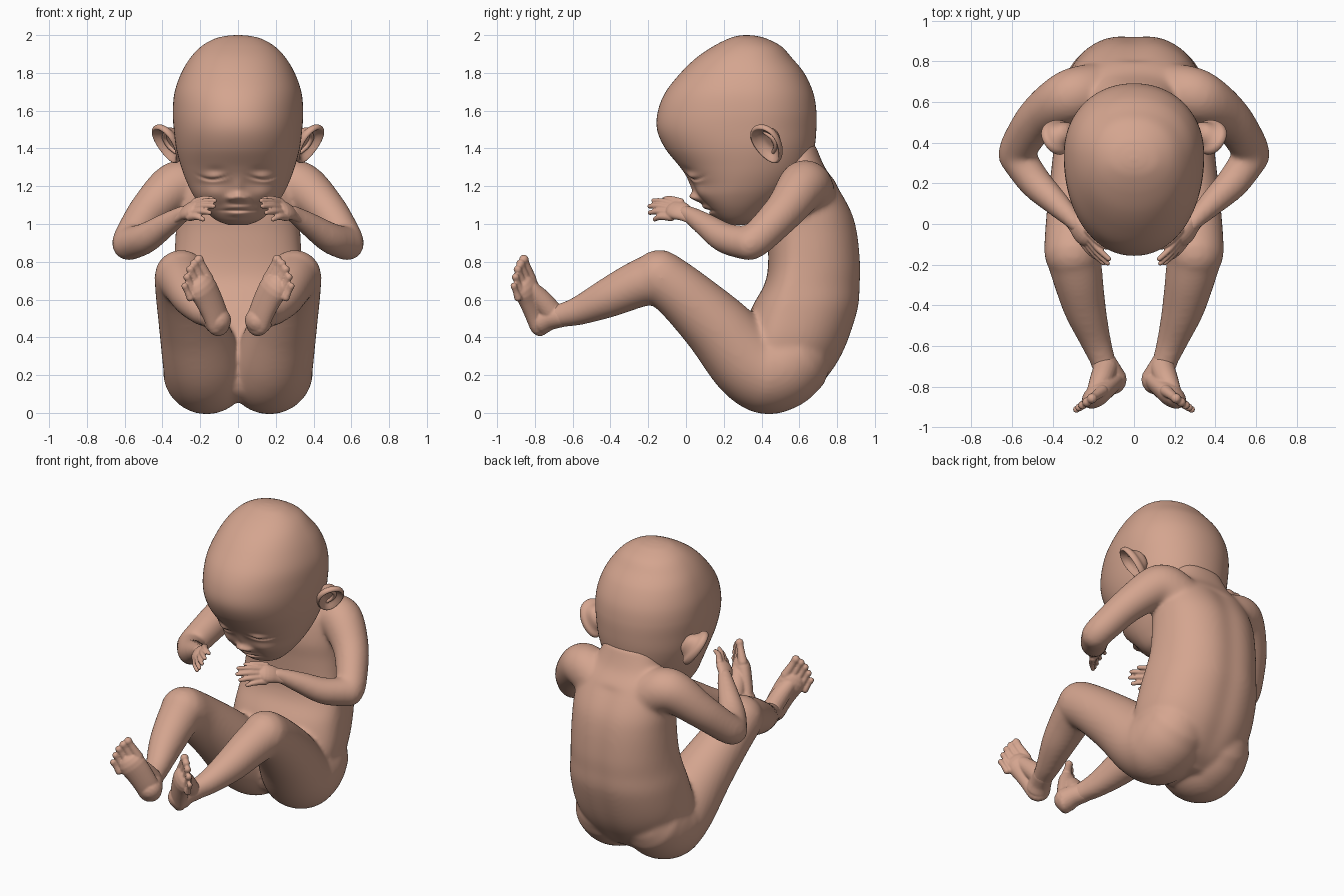
import bpy, bmesh, math
from mathutils import Vector

if "Cube" in bpy.data.objects:
    bpy.data.objects.remove(bpy.data.objects["Cube"])

skin = bpy.data.materials.new("skin")
skin.diffuse_color = (0.66, 0.375, 0.275, 1)
skin.use_nodes = True
skin.node_tree.nodes["Principled BSDF"].inputs["Base Color"].default_value = skin.diffuse_color


def spline(rows, steps):
    """Catmull-Rom interpolation of rows of numbers."""
    out = []
    for i in range(len(rows) - 1):
        a, b = rows[max(i - 1, 0)], rows[i]
        c, d = rows[i + 1], rows[min(i + 2, len(rows) - 1)]
        for k in range(steps):
            t = k / steps
            out.append([0.5 * (2 * q + (r - p) * t + (2 * p - 5 * q + 4 * r - s) * t * t
                               + (3 * q - p - 3 * r + s) * t ** 3)
                        for p, q, r, s in zip(a, b, c, d)])
    out.append(list(rows[-1]))
    return out


def bridge(bm, rings):
    """Skin a list of point rings into a closed surface."""
    loops = [[bm.verts.new(p) for p in ring] for ring in rings]
    n = len(loops[0])
    for a, b in zip(loops, loops[1:]):
        for i in range(n):
            bm.faces.new((a[i], a[(i + 1) % n], b[(i + 1) % n], b[i]))
    bm.faces.new(loops[0][::-1])
    bm.faces.new(loops[-1])


def slices(bm, rows, steps, n, power=2.0):
    """Stack horizontal egg sections: z, front y, widest y, back y, half width."""
    rings = []
    for z, yf, yc, yb, w in spline(rows, steps):
        ring = []
        for i in range(n):
            t = 2 * math.pi * i / n
            s, c = math.sin(t), math.cos(t)
            k = (abs(s) ** power + abs(c) ** power) ** (-1 / power)
            ring.append(Vector((w * s * k, yc + c * k * ((yb - yc) if c > 0 else (yc - yf)), z)))
        rings.append(ring)
    bridge(bm, rings)


def tube(bm, path, steps=6, n=20, normal=None, flat=1.0):
    """Round-ended tube through x, y, z, radius rows, optionally flattened."""
    pts = [(Vector(p[:3]), p[3]) for p in spline(path, steps)]
    d0 = (pts[1][0] - pts[0][0]).normalized()
    d1 = (pts[-1][0] - pts[-2][0]).normalized()
    caps = [math.radians(a) for a in (84, 65, 45, 22)]
    (p0, r0), (p1, r1) = pts[0], pts[-1]
    pts = ([(p0 - d0 * r0 * math.sin(a), r0 * math.cos(a)) for a in caps] + pts
           + [(p1 + d1 * r1 * math.sin(a), r1 * math.cos(a)) for a in caps[::-1]])
    u = d0.orthogonal().normalized()
    rings = []
    for i, (p, r) in enumerate(pts):
        d = (pts[min(i + 1, len(pts) - 1)][0] - pts[max(i - 1, 0)][0]).normalized()
        u = (u - d * u.dot(d)).normalized()
        v = d.cross(u)
        ring = []
        for k in range(n):
            t = 2 * math.pi * k / n
            o = (u * math.cos(t) + v * math.sin(t)) * r
            if normal:
                o -= normal * o.dot(normal) * (1 - flat)
            ring.append(p + o)
        rings.append(ring)
    bridge(bm, rings)


def finish(bm, name, mirror=False, voxel=0, smooth=0):
    """Make the object, fuse its pieces and shade it smooth."""
    bmesh.ops.recalc_face_normals(bm, faces=bm.faces)
    mesh = bpy.data.meshes.new(name)
    if mirror:
        copy = bmesh.ops.duplicate(bm, geom=bm.verts[:] + bm.edges[:] + bm.faces[:])["geom"]
        for v in copy:
            if isinstance(v, bmesh.types.BMVert):
                v.co.x *= -1
        bmesh.ops.reverse_faces(bm, faces=[f for f in copy if isinstance(f, bmesh.types.BMFace)])
    bm.to_mesh(mesh)
    bm.free()
    ob = bpy.data.objects.new(name, mesh)
    bpy.context.collection.objects.link(ob)
    bpy.context.view_layer.objects.active = ob
    ob.select_set(True)
    if voxel:
        m = ob.modifiers.new("fuse", 'REMESH')
        m.mode, m.voxel_size = 'VOXEL', voxel
        bpy.ops.object.modifier_apply(modifier="fuse")
    if smooth:
        m = ob.modifiers.new("soften", 'SMOOTH')
        m.factor, m.iterations = 0.5, smooth
        bpy.ops.object.modifier_apply(modifier="soften")
    ob.data.materials.clear()
    ob.data.materials.append(skin)
    bpy.ops.object.shade_smooth()
    ob.select_set(False)


def lerp(a, b, t):
    return Vector(a).lerp(Vector(b), t)


# Body: torso, legs and arms fused together
bm = bmesh.new()
slices(bm, [(.06, .34, .45, .58, .10), (.12, .27, .45, .69, .22), (.23, .25, .48, .785, .32),
            (.36, .28, .5, .855, .37), (.55, .345, .55, .917, .368), (.68, .415, .57, .928, .352),
            (.79, .435, .6, .93, .34), (.95, .43, .62, .914, .33), (1.07, .42, .62, .88, .325),
            (1.21, .44, .62, .80, .30), (1.30, .46, .6, .735, .22), (1.42, .46, .56, .685, .17)],
       6, 64, 2.3)
for v in bm.verts:  # spine furrow
    if v.co.y > .6 and v.co.z < 1.2:
        v.co.y -= .012 * math.exp(-(v.co.x / .07) ** 2)
for s in (1, -1):
    tube(bm, [(s * .165, .545, .27, .22), (s * .168, .49, .235, .226), (s * .168, .42, .228, .232),
              (s * .193, .32, .285, .21), (s * .24, .16, .46, .18), (s * .285, -.02, .63, .152),
              (s * .30, -.14, .722, .143)], 8, 40)
    tube(bm, [(s * .30, -.14, .722, .138), (s * .275, -.27, .675, .123), (s * .24, -.42, .605, .104),
              (s * .19, -.57, .54, .077), (s * .15, -.68, .512, .062), (s * .12, -.76, .495, .062)], 8, 32)
    tube(bm, [(s * .20, .65, 1.16, .14), (s * .32, .622, 1.20, .135), (s * .465, .525, 1.075, .108),
              (s * .56, .39, .935, .094), (s * .578, .335, .895, .09)], 8, 28)
    tube(bm, [(s * .578, .335, .895, .089), (s * .49, .21, .925, .082), (s * .39, .11, .99, .066),
              (s * .315, .035, 1.04, .05), (s * .28, -.005, 1.06, .042)], 8, 28)
finish(bm, "body", voxel=.013, smooth=16)

# Head with a softly sculpted face
bm = bmesh.new()
slices(bm, [(.995, .23, .27, .31, .05), (1.022, .175, .27, .38, .118), (1.08, .115, .27, .45, .183),
            (1.15, .065, .28, .54, .235), (1.22, .03, .3, .61, .27), (1.30, -.03, .32, .655, .30),
            (1.40, -.11, .33, .68, .327), (1.5, -.153, .33, .69, .34), (1.6, -.148, .34, .69, .345),
            (1.7, -.107, .34, .672, .335), (1.8, -.028, .34, .625, .30), (1.88, .055, .33, .56, .252),
            (1.94, .143, .33, .505, .195), (1.98, .222, .32, .43, .125), (1.995, .27, .32, .375, .065),
            (2.0, .31, .32, .33, .015)], 12, 96, 2.1)
bumps = [(0, 1.14, .036, .026, .046), (0, 1.2, .026, .05, .016), (.04, 1.135, .018, .016, .024),
         (.12, 1.285, .045, .02, -.007), (.135, 1.245, .055, .025, .016),
         (0, 1.088, .055, .014, .018), (0, 1.071, .07, .006, -.014), (0, 1.053, .045, .014, .014),
         (.14, 1.16, .06, .05, .016), (.085, 1.09, .02, .03, -.007), (0, 1.02, .05, .018, .006)]
for v in bm.verts:
    if v.co.y < .26:
        x, z = abs(v.co.x), v.co.z
        lid = 1.235 + 4 * (x - .135) ** 2  # curved line of the closed eyelid
        v.co.y += .016 * math.exp(-((x - .135) / .07) ** 4 - ((z - lid) / .008) ** 2)
        v.co.y -= sum(a * math.exp(-((x - bx) / sx) ** 2 - ((z - bz) / sz) ** 2)
                      for bx, bz, sx, sz, a in bumps)
finish(bm, "head")

# Ears: cupped ovals with a raised rim and an inner fold
bm = bmesh.new()
up = Vector((.42, -.42, .85)).normalized()
out = Vector((.62, .75, .12))
out = (out - up * out.dot(up)).normalized()
face = out.cross(up)
center = Vector((.37, .435, 1.428))
rings = []
for size, h in spline([(.03, -.02), (.35, -.018), (.6, -.005), (.78, .014), (.9, .024), (1, .012),
                       (.95, -.01), (.7, -.03), (.45, -.065), (.2, -.08)], 4):
    ring = []
    for i in range(40):
        t = 2 * math.pi * i / 40
        wide = .084 * (1 + .2 * math.sin(t))
        ring.append(center + up * (.12 * size * math.sin(t))
                    + out * (wide * size * math.cos(t)) + face * h)
    rings.append(ring)
bridge(bm, rings)
fold = [(.06, .0, .009), (.02, .032, .012), (-.03, .028, .012), (-.065, -.005, .010)]
tube(bm, [(*(center + up * a + out * b - face * .012), r) for a, b, r in fold], 6, 12)
finish(bm, "ears", mirror=True)

# Hands: flat palm and five long digits
bm = bmesh.new()
along = Vector((-.6, -.75, .2)).normalized()
palm = along.cross(Vector((.5, -.35, -.6))).normalized()
tube(bm, [(.325, .045, 1.035, .047), (.29, 0, 1.055, .049), (.265, -.03, 1.068, .058),
          (.248, -.05, 1.075, .06)], 6, 20, palm, .58)
tips = [(.135, -.115, 1.132), (.124, -.172, 1.124), (.13, -.193, 1.094), (.15, -.192, 1.06),
        (.185, -.165, 1.025)]
for i, tip in enumerate(tips):
    base = lerp((.225, -.03, 1.116), (.255, -.08, 1.036), i / 4)
    mid = lerp(base, tip, .55) + Vector((.003, -.008, .008))
    tube(bm, [(*base, .022), (*mid, .0165), (*tip, .0125)], 5, 12)
finish(bm, "hands", mirror=True, voxel=.005, smooth=3)

# Feet: heel, flattened sole and five toes
bm = bmesh.new()
along = Vector((.41, -.31, .86)).normalized()
sole = Vector((.59, .81, 0)).normalized()
tube(bm, [(.16, -.66, .513, .06), (.13, -.72, .505, .066), (.11, -.765, .49, .074)], 6, 24)
tube(bm, [(.105, -.775, .478, .072), (.13, -.80, .545, .075), (.16, -.825, .61, .08),
          (.182, -.842, .65, .084)], 6, 24, sole, .66)
tube(bm, [(.14, -.71, .53, .06), (.16, -.765, .595, .057), (.185, -.815, .65, .046)], 6, 20)
for i in range(5):
    tip = lerp((.207, -.858, .812), (.283, -.912, .672), i / 4) + along * .02 * math.sin(i * math.pi / 4)
    r = .027 - .002 * i
    tube(bm, [(*(tip - along * (.12 - .012 * i)), r * 1.1), (*(tip - along * .03), r * .82),
              (*tip, r * .95)], 5, 14)
finish(bm, "feet", mirror=True, voxel=.006, smooth=3)
